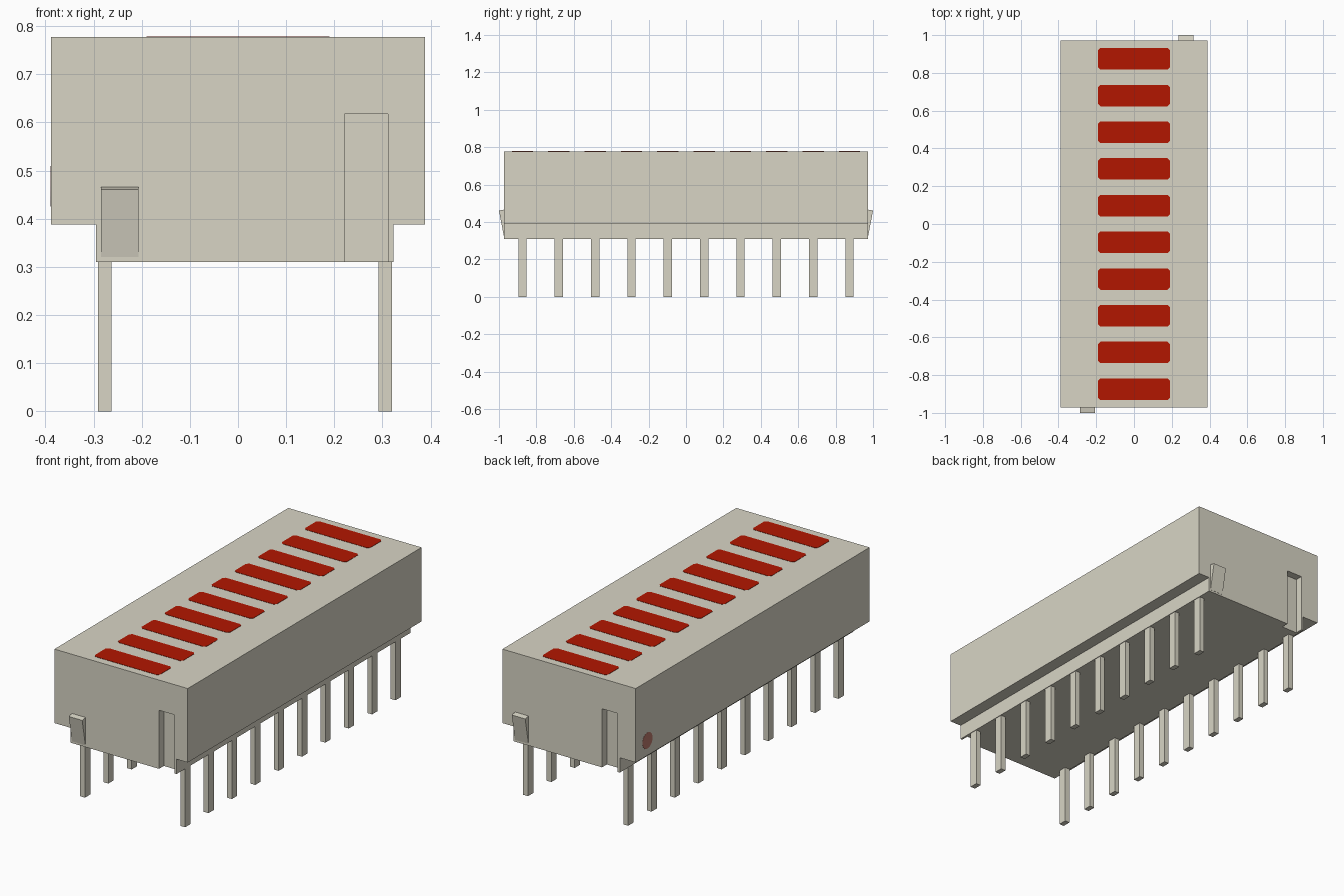
import bpy
import bmesh
from math import pi
from mathutils import Matrix, Vector

cube = bpy.data.objects.get("Cube")
if cube:
    bpy.data.objects.remove(cube, do_unlink=True)

AXIS_X = 0.0145          # centre line of the pin rows and end fittings
BODY_END = 0.972
PITCH = 0.1943
COUNT = 10


def material(name, rgb):
    m = bpy.data.materials.new(name)
    m.use_nodes = True
    m.diffuse_color = (*rgb, 1)
    m.node_tree.nodes["Principled BSDF"].inputs["Base Color"].default_value = (*rgb, 1)
    return m


grey = material("warm grey", (0.69, 0.665, 0.56))
red = material("segment red", (0.45, 0.008, 0.0))
dull_red = material("dull red", (0.5, 0.19, 0.15))


def make_object(name, bm, mat):
    bmesh.ops.recalc_face_normals(bm, faces=bm.faces)
    mesh = bpy.data.meshes.new(name)
    bm.to_mesh(mesh)
    bm.free()
    mesh.materials.append(mat)
    obj = bpy.data.objects.new(name, mesh)
    bpy.context.collection.objects.link(obj)
    return obj


def prism(name, outline, offset, mat):
    """Extrude a flat outline of 3D points by an offset."""
    bm = bmesh.new()
    face = bm.faces.new([bm.verts.new(p) for p in outline])
    grown = bmesh.ops.extrude_face_region(bm, geom=[face], use_keep_orig=True)
    moved = [v for v in grown["geom"] if isinstance(v, bmesh.types.BMVert)]
    bmesh.ops.translate(bm, verts=moved, vec=Vector(offset))
    return make_object(name, bm, mat)


def box(name, low, high, mat):
    (x0, y0, z0), (x1, y1, z1) = low, high
    outline = [(x0, y0, z0), (x1, y0, z0), (x1, y1, z0), (x0, y1, z0)]
    return prism(name, outline, (0, 0, z1 - z0), mat)


def half_turn(obj):
    """Move an end part to the opposite end of the housing."""
    centre = Matrix.Translation((AXIS_X, 0, 0))
    obj.data.transform(centre @ Matrix.Rotation(pi, 4, "Z") @ centre.inverted())


# Housing: wide block over a narrower base
profile = [(-0.388, 0.777), (-0.388, 0.388), (-0.295, 0.388), (-0.295, 0.31),
           (0.323, 0.31), (0.323, 0.388), (0.388, 0.388), (0.388, 0.777)]
housing = prism("housing", [(x, -BODY_END, z) for x, z in profile],
                (0, 2 * BODY_END, 0), grey)

# End slots, one at each end, cut into the housing
cutters = []
for end in ("front", "back"):
    cutter = box(end + "_slot_cutter", (0.221, -1.1, 0.2), (0.312, -0.932, 0.618), grey)
    if end == "back":
        half_turn(cutter)
    cutter.hide_render = True
    cut = housing.modifiers.new(end + " slot", "BOOLEAN")
    cut.operation = "DIFFERENCE"
    cut.solver = "EXACT"
    cut.object = cutter
    cutters.append(cutter)
graph = bpy.context.evaluated_depsgraph_get()
cut_mesh = bpy.data.meshes.new_from_object(housing.evaluated_get(graph))
housing.modifiers.clear()
housing.data = cut_mesh
for cutter in cutters:
    bpy.data.objects.remove(cutter, do_unlink=True)

# Wedge clips that fit the slots of a neighbouring unit
wedge = [(-0.96, 0.466), (-0.972, 0.466), (-1.0, 0.461), (-0.973, 0.32), (-0.96, 0.32)]
for end in ("front", "back"):
    clip = prism(end + "_clip", [(-0.285, y, z) for y, z in wedge], (0.078, 0, 0), grey)
    if end == "back":
        half_turn(clip)

# Light segments and two rows of pins
for i in range(COUNT):
    y = (i - (COUNT - 1) / 2) * PITCH
    w, h, c = 0.19, 0.057, 0.012
    outline = [(-w, y - h + c), (-w + c, y - h), (w - c, y - h), (w, y - h + c),
               (w, y + h - c), (w - c, y + h), (-w + c, y + h), (-w, y + h - c)]
    prism(f"segment_{i + 1}", [(px, py, 0.774) for px, py in outline], (0, 0, 0.0045), red)
    for side, sign in (("left", 1), ("right", -1)):
        x = AXIS_X + sign * 0.2915
        box(f"{side}_pin_{i + 1}", (x - 0.0138, y - 0.022, 0),
            (x + 0.0138, y + 0.022, 0.32), grey)

# Round marker beside the first pin
bm = bmesh.new()
bmesh.ops.create_cone(bm, cap_ends=True, segments=24, radius1=0.042, radius2=0.042, depth=0.003,
                      matrix=Matrix.Translation((-0.3875, 0.875, 0.467)) @ Matrix.Rotation(pi / 2, 4, "Y"))
make_object("first_pin_marker", bm, dull_red)
